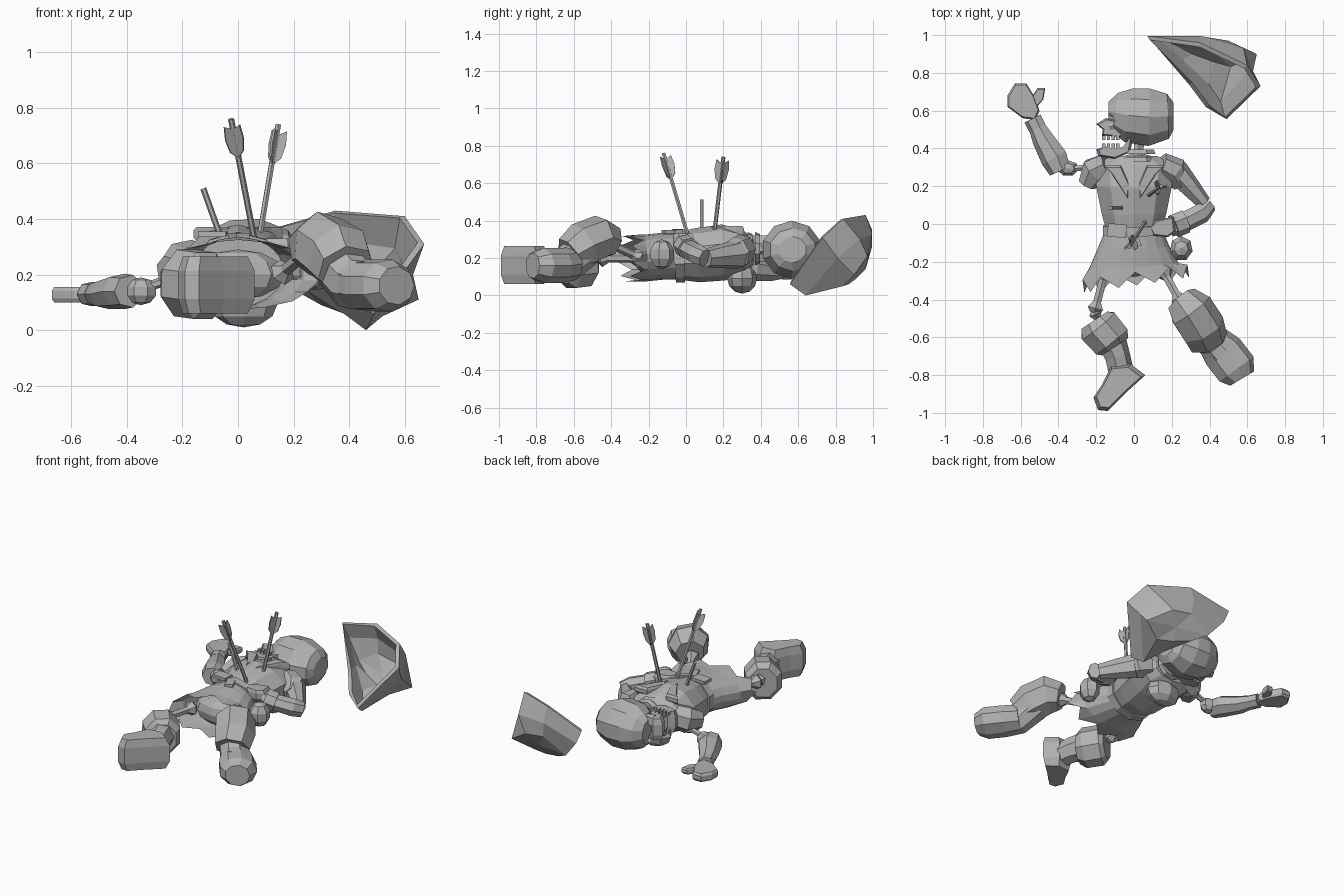
import bpy, bmesh, math
from mathutils import Vector, Matrix

old_cube = bpy.data.objects.get("Cube")
if old_cube:
    bpy.data.objects.remove(old_cube, do_unlink=True)

grey = bpy.data.materials.new("plain_grey")
grey.use_nodes = True
grey.diffuse_color = (.45, .45, .45, 1)
grey.node_tree.nodes["Principled BSDF"].inputs["Base Color"].default_value = (.45, .45, .45, 1)


def finish(name, bm):
    bmesh.ops.recalc_face_normals(bm, faces=bm.faces)
    mesh = bpy.data.meshes.new(name)
    bm.to_mesh(mesh)
    bm.free()
    mesh.materials.append(grey)
    obj = bpy.data.objects.new(name, mesh)
    bpy.context.scene.collection.objects.link(obj)
    return obj


def loft(bm, rings, caps=True):
    """Skin closed rings of points that all have the same length."""
    rows = [[bm.verts.new(p) for p in ring] for ring in rings]
    count = len(rows[0])
    for low, high in zip(rows, rows[1:]):
        for i in range(count):
            j = (i + 1) % count
            bm.faces.new((low[i], low[j], high[j], high[i]))
    if caps:
        bm.faces.new(rows[0])
        bm.faces.new(rows[-1])
    return rows


def tube(name, path, sides=8, caps=True, ragged=0):
    """Limb along path points (x, y, z, half width, half height)."""
    centres = [Vector(p[:3]) for p in path]
    rings = []
    for k, point in enumerate(path):
        along = (centres[min(k + 1, len(path) - 1)] - centres[max(k - 1, 0)]).normalized()
        side = along.cross(Vector((0, 0, 1))).normalized()
        up = side.cross(along)
        ring = []
        for i in range(sides):
            angle = math.tau * (i + .5) / sides
            ring.append(centres[k] + side * math.cos(angle) * point[3] + up * math.sin(angle) * point[4])
        if ragged and k == len(path) - 1:
            ring = [p + along * ragged * (i % 2 * 2 - 1) for i, p in enumerate(ring)]
        rings.append(ring)
    bm = bmesh.new()
    loft(bm, rings, caps)
    return finish(name, bm)


def bone(name, start, end, radius=.022):
    """Thin shaft with a knob at both ends."""
    a, b = Vector(start), Vector(end)
    stops = ((0, .9), (.1, 1.6), (.25, .8), (.75, .8), (.9, 1.6), (1, .9))
    return tube(name, [(*a.lerp(b, t), radius * s, radius * s) for t, s in stops], 6)


def blob(name, centre, size, segments=10, rings=7):
    bm = bmesh.new()
    bmesh.ops.create_uvsphere(bm, u_segments=segments, v_segments=rings, radius=1)
    bmesh.ops.transform(bm, matrix=Matrix.Translation(centre) @ Matrix.Diagonal((*size, 1)), verts=bm.verts)
    return finish(name, bm)


def box(name, centre, size, turn=0):
    bm = bmesh.new()
    bmesh.ops.create_cube(bm, size=1)
    matrix = Matrix.Translation(centre) @ Matrix.Rotation(turn, 4, 'Z')
    bmesh.ops.transform(bm, matrix=matrix @ Matrix.Diagonal((*size, 1)), verts=bm.verts)
    return finish(name, bm)


def slab(name, outline, low, high, shrink=.85):
    """Flat outline in x and y, thick in z, with bevelled upper and lower rims."""
    cx = sum(p[0] for p in outline) / len(outline)
    cy = sum(p[1] for p in outline) / len(outline)
    rings = []
    for t, s in ((0, shrink), (.25, 1), (.75, 1), (1, shrink)):
        rings.append([(cx + (x - cx) * s, cy + (y - cy) * s, low + (high - low) * t) for x, y in outline])
    bm = bmesh.new()
    loft(bm, rings)
    return finish(name, bm)


# Torso, lying on its back
tube("jacket", [(0, .36, .23, .13, .07), (0, .31, .23, .22, .115), (0, .2, .23, .21, .15),
                (0, .06, .215, .18, .145), (0, -.05, .21, .15, .125)], 10)
blob("upper_back", (.02, .3, .09), (.12, .08, .08), 8, 6)
tube("skirt", [(0, -.02, .21, .15, .125), (0, -.12, .21, .19, .125),
               (0, -.22, .2, .24, .125), (.01, -.29, .2, .285, .125)], 18, False, .035)
blob("pelvis", (0, -.2, .2), (.17, .08, .09), 8, 6)
tube("belt", [(0, -.01, .212, .172, .142), (0, -.06, .21, .172, .142)], 10)
box("belt_buckle", (-.09, -.035, .345), (.1, .07, .02), -.1)
box("belt_knot", (0, -.08, .34), (.05, .09, .02), .4)
blob("hip_pouch", (.25, -.13, .22), (.065, .07, .08), 7, 5)
for s, side in ((-1, "right"), (1, "left")):
    slab(side + "_lapel", [(s * .03, .13), (s * .12, .27), (s * .16, .31), (s * .07, .31), (s * .02, .2)], .32, .372)
    tube(side + "_shoulder_pad", [(s * .14, .31, .25, .07, .08), (s * .21, .28, .23, .08, .085),
                                  (s * .25, .21, .21, .05, .06)], 7)

# Collar and neck
for y in (.33, .37):
    tube("collar_ring", [(.02, y, .25, .1, .09), (.02, y + .025, .25, .09, .08)], 9)
tube("neck", [(.02, .34, .25, .03, .03), (.03, .46, .25, .03, .03)], 6)

# Skull, turned to its right, with sunken eyes
skull = tube("cranium", [(.21, .57, .245, .075, .07), (.18, .57, .245, .125, .115), (.08, .565, .245, .16, .155),
                         (-.03, .575, .245, .15, .15), (-.1, .59, .245, .11, .115), (-.135, .59, .245, .06, .08)], 10)
for z in (.19, .31):
    cutter = blob("eye_cutter", (-.13, .55, z), (.07, .04, .04), 8, 6)
    cut = skull.modifiers.new("eye", 'BOOLEAN')
    cut.operation, cut.object, cut.solver = 'DIFFERENCE', cutter, 'EXACT'
    bpy.context.view_layer.update()
    carved = bpy.data.meshes.new_from_object(skull.evaluated_get(bpy.context.evaluated_depsgraph_get()))
    skull.modifiers.clear()
    skull.data = carved
    bpy.data.objects.remove(cutter, do_unlink=True)
slab("upper_jaw", [(-.05, .54), (-.15, .56), (-.2, .53), (-.165, .5), (-.17, .47), (-.08, .46), (-.02, .47)], .18, .32)
slab("lower_jaw", [(.0, .48), (-.05, .41), (-.11, .395), (-.15, .41), (-.2, .395), (-.19, .36), (-.1, .345), (-.02, .38)],
     .18, .32)
for z in (.19, .31):
    tube("cheek_bone", [(0, .53, z, .025, .02), (-.13, .515, z, .02, .02)], 6)
    for i in range(4):
        x = -.16 + .025 * i
        box("upper_tooth", (x, .457, z), (.018, .025, .02))
        box("lower_tooth", (x, .41, z), (.018, .03, .02))

# Right arm, thrown outward
bone("right_upper_arm", (-.22, .3, .19), (-.38, .29, .14))
blob("right_elbow", (-.35, .295, .14), (.06, .045, .05), 7, 5)
tube("right_sleeve", [(-.39, .28, .14, .06, .06), (-.42, .35, .14, .075, .065), (-.48, .45, .13, .06, .055),
                      (-.53, .55, .13, .04, .035)], 7)
tube("right_cuff", [(-.51, .51, .13, .05, .045), (-.535, .56, .13, .05, .045)], 7)
slab("right_hand", [(-.52, .55), (-.59, .56), (-.67, .62), (-.67, .68), (-.63, .745), (-.57, .745), (-.53, .68), (-.5, .6)],
     .1, .155, .9)
slab("right_thumb", [(-.53, .6), (-.55, .66), (-.51, .72), (-.47, .72), (-.48, .66)], .11, .15)

# Left arm, bent over the belly
tube("left_sleeve", [(.22, .28, .22, .07, .08), (.3, .19, .21, .055, .065), (.37, .11, .2, .04, .05)], 7)
tube("left_forearm", [(.4, .1, .2, .04, .05), (.36, .06, .22, .055, .055), (.26, .01, .25, .055, .05),
                      (.19, -.02, .28, .05, .04)], 7)
tube("left_cuff", [(.27, .015, .25, .065, .06), (.21, -.01, .27, .065, .06)], 7)
slab("left_hand", [(.21, .04), (.12, .02), (.08, -.02), (.1, -.06), (.18, -.07), (.22, -.04)], .26, .33)

# Right leg, foot lying on its side
bone("right_thigh", (-.15, -.24, .2), (-.21, -.47, .2), .03)
bone("right_shin", (-.21, -.46, .2), (-.15, -.62, .19), .025)
tube("right_boot_cuff", [(-.21, -.51, .17, .09, .1), (-.19, -.54, .17, .12, .13), (-.12, -.62, .16, .115, .13),
                         (-.1, -.65, .16, .09, .1)], 8)
tube("right_boot_shaft", [(-.13, -.6, .17, .085, .095), (-.09, -.7, .17, .07, .085), (-.07, -.79, .16, .07, .08)], 7)
slab("right_foot", [(-.12, -.75), (-.02, -.74), (.06, -.8), (-.05, -.9), (-.14, -.99), (-.19, -.985), (-.215, -.92), (-.17, -.85)],
     .06, .265, .85)

# Left leg, knee raised
bone("left_thigh", (.15, -.24, .2), (.25, -.42, .28), .03)
tube("left_boot_cuff", [(.25, -.4, .29, .09, .09), (.3, -.46, .31, .125, .12), (.36, -.55, .27, .125, .125),
                        (.39, -.62, .22, .11, .1)], 7)
tube("left_boot_shaft", [(.35, -.54, .25, .1, .1), (.41, -.63, .17, .085, .1), (.46, -.69, .16, .09, .095)], 8)
tube("left_foot", [(.41, -.61, .17, .09, .09), (.47, -.68, .16, .115, .095), (.54, -.77, .16, .115, .095),
                   (.57, -.82, .16, .075, .07)], 9)


# Arrows stuck in the body
def arrow(name, top, base, feathered=True):
    top, base = Vector(top), Vector(base)
    along = (top - base).normalized()
    tube(name + "_shaft", [(*base, .011, .011), (*top, .011, .011)], 6)
    if not feathered:
        return
    frame = along.to_track_quat('Z', 'Y').to_matrix()
    bm = bmesh.new()
    for i in range(3):
        out = frame @ Vector((math.cos(math.tau * i / 3), math.sin(math.tau * i / 3), 0))
        profile = ((.04, 0), (.02, .035), (.07, .04), (.12, .03), (.15, 0))
        bm.faces.new([bm.verts.new(top - along * d + out * w) for d, w in profile])
    vanes = finish(name + "_feathers", bm)
    vanes.modifiers.new("thickness", 'SOLIDIFY').thickness = .008


arrow("belly_arrow", (-.025, -.12, .76), (.06, .01, .32))
arrow("chest_arrow", (.145, .2, .74), (.075, .15, .32))
arrow("broken_arrow", (-.125, .085, .51), (-.05, .085, .3), False)

# Fallen pointed hat, a shell whose mouth faces up and forward
brim = [(.07, .995, .35), (.35, .96, .43), (.6, .84, .41), (.67, .73, .31), (.49, .555, .06), (.38, .62, .1), (.29, .74, .18)]
side = [(.11, .995, .26), (.35, .995, .33), (.58, .93, .3), (.63, .81, .2), (.46, .64, .0), (.38, .74, .06), (.24, .86, .15)]
crown = [(.21, .96, .14), (.36, .98, .23), (.5, .97, .21), (.65, .9, .11), (.52, .84, .05), (.42, .87, .06), (.3, .91, .09)]
bm = bmesh.new()
rows = loft(bm, [brim, side, crown], False)
bmesh.ops.poke(bm, faces=[bm.faces.new(rows[-1])])
hat = finish("hat", bm)
hat.modifiers.new("thickness", 'SOLIDIFY').thickness = .025
